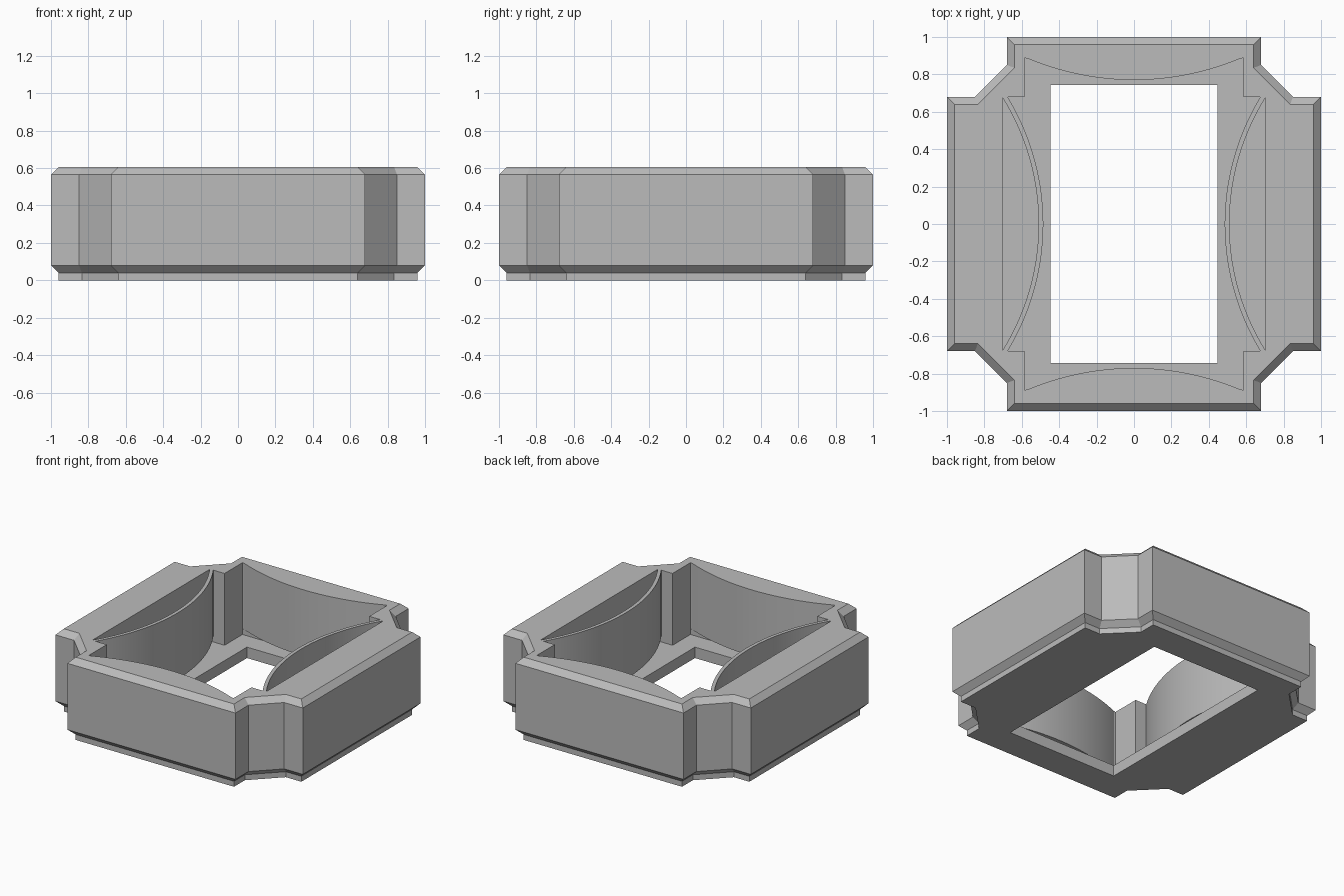
import bpy, bmesh, math

cube = bpy.data.objects.get("Cube")
if cube:
    bpy.data.objects.remove(cube, do_unlink=True)

grey = bpy.data.materials.new("plain grey")
grey.use_nodes = True
colour = (0.5, 0.5, 0.5, 1)
grey.diffuse_color = colour
grey.node_tree.nodes["Principled BSDF"].inputs["Base Color"].default_value = colour

TOP, FLOOR, SPRING_BASE = 0.605, 0.08, 0.12


def loft(name, layers):
    """Closed solid through stacked outlines, each given as (z, points)."""
    bm = bmesh.new()
    rings = [[bm.verts.new((x, y, z)) for x, y in pts] for z, pts in layers]
    for low, high in zip(rings, rings[1:]):
        for i in range(len(low)):
            j = (i + 1) % len(low)
            bm.faces.new((low[i], low[j], high[j], high[i]))
    bm.faces.new(rings[0])
    bm.faces.new(rings[-1])
    bmesh.ops.recalc_face_normals(bm, faces=bm.faces)
    mesh = bpy.data.meshes.new(name)
    bm.to_mesh(mesh)
    bm.free()
    obj = bpy.data.objects.new(name, mesh)
    bpy.context.collection.objects.link(obj)
    mesh.materials.append(grey)
    return obj


def four_way(quarter):
    """Mirror a first-quadrant chain into a full counter-clockwise outline."""
    q = list(quarter)
    return (q + [(-x, y) for x, y in reversed(q)]
            + [(-x, -y) for x, y in q] + [(x, -y) for x, y in reversed(q)])


def cut(target, cutter):
    mod = target.modifiers.new("cut", 'BOOLEAN')
    mod.operation, mod.solver, mod.object = 'DIFFERENCE', 'EXACT', cutter
    bpy.context.view_layer.objects.active = target
    bpy.ops.object.modifier_apply(modifier=mod.name)
    bpy.data.objects.remove(cutter, do_unlink=True)


# Housing with notched corners, chamfered rims and a recessed foot
full = four_way([(1, 0.68), (0.85, 0.68), (0.68, 0.85), (0.68, 1)])
inset = four_way([(0.96, 0.64), (0.835, 0.64), (0.64, 0.835), (0.64, 0.96)])
housing = loft("housing", [(0, inset), (0.04, inset), (0.08, full),
                           (0.565, full), (TOP, inset)])

# Stepped pocket and the window through the floor
pocket = four_way([(0.703, 0.68), (0.585, 0.68), (0.585, 0.887)])
cut(housing, loft("pocket_cutter", [(FLOOR, pocket), (1, pocket)]))
window = four_way([(0.447, 0.742)])
cut(housing, loft("window_cutter", [(-1, window), (1, window)]))


def spring_outline(apex, thick, radius, wall, half, steps=40):
    """Bowed leaf: points are (distance from centre, position along wall)."""
    centre = apex + radius
    outer = radius - thick
    slot = math.sqrt(outer ** 2 - (centre - wall) ** 2)

    def arc(r, reach):
        ys = [reach * (2 * i / steps - 1) for i in range(steps + 1)]
        return [(centre - math.sqrt(r * r - y * y), y) for y in ys]

    return (arc(radius, half) + [(wall, half)]
            + arc(outer, slot)[::-1] + [(wall, -half)])


# Leaf springs on the four inner walls, clear of the floor
side = spring_outline(0.485, 0.025, 1.305, 0.703, 0.68)
end = spring_outline(0.77, 0.025, 1.46, 0.887, 0.58)
for name, pts in (("left_spring", side),
                  ("right_spring", [(-x, y) for x, y in side]),
                  ("back_spring", [(y, x) for x, y in end]),
                  ("front_spring", [(y, -x) for x, y in end])):
    spring = loft(name, [(SPRING_BASE, pts), (TOP, pts)])
    bpy.ops.object.select_all(action='DESELECT')
    spring.select_set(True)
    bpy.context.view_layer.objects.active = spring
    bpy.ops.object.shade_smooth_by_angle(angle=math.radians(30))
